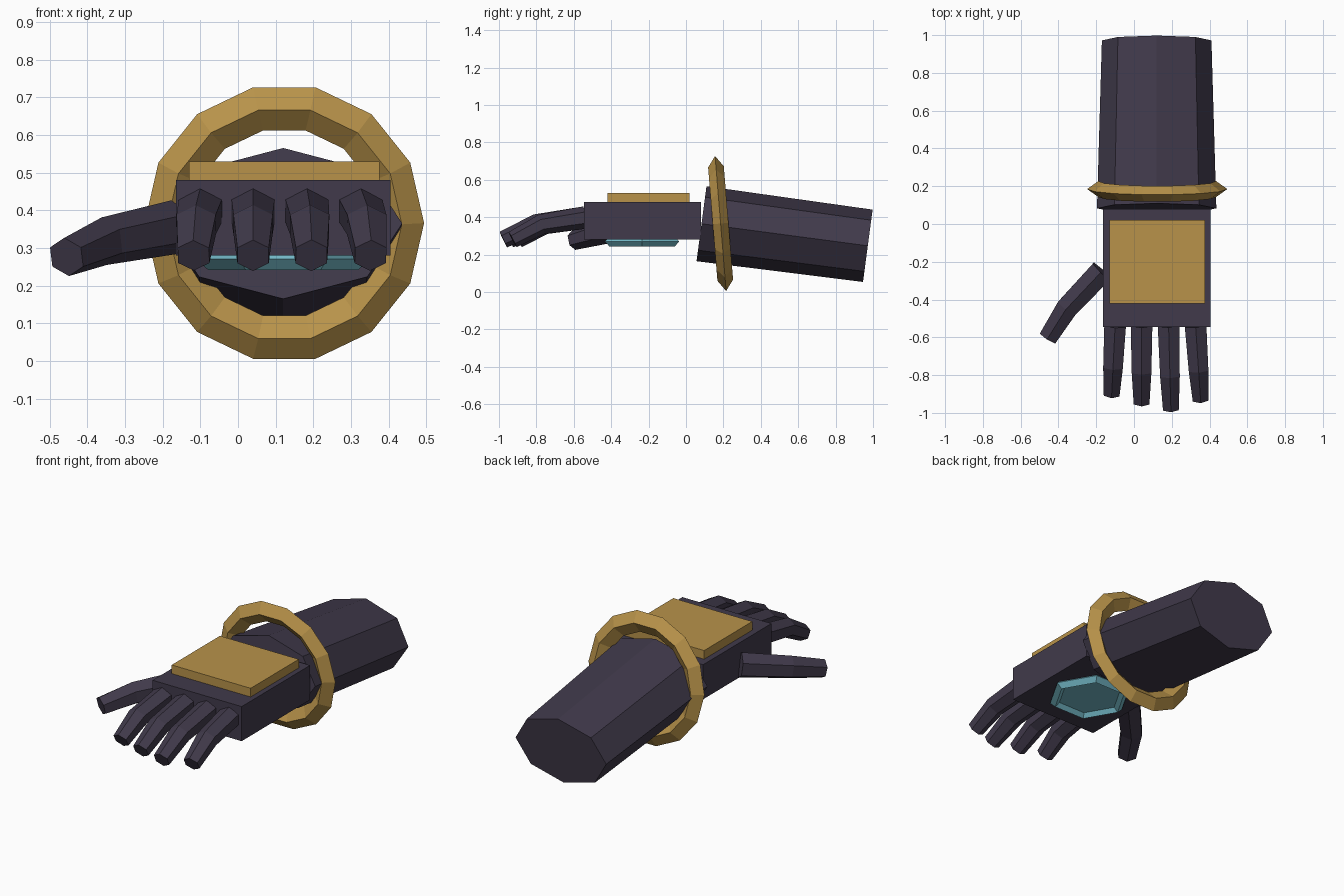
import bpy, math
from mathutils import Vector

if "Cube" in bpy.data.objects:
    bpy.data.objects.remove(bpy.data.objects["Cube"], do_unlink=True)


def material(name, rgb):
    m = bpy.data.materials.new(name)
    m.use_nodes = True
    color = (*rgb, 1)
    m.diffuse_color = color
    m.node_tree.nodes["Principled BSDF"].inputs["Base Color"].default_value = color
    return m


DARK = material("dark_purple", (0.052, 0.042, 0.07))
GOLD = material("gold", (0.48, 0.29, 0.068))
TEAL = material("teal", (0.18, 0.5, 0.59))


def mesh_object(name, verts, faces, mat):
    me = bpy.data.meshes.new(name)
    me.from_pydata(verts, [], faces)
    me.materials.append(mat)
    ob = bpy.data.objects.new(name, me)
    bpy.context.collection.objects.link(ob)
    return ob


def box(name, lo, hi, mat):
    bpy.ops.mesh.primitive_cube_add(size=1)
    ob = bpy.context.object
    ob.name = name
    lo, hi = Vector(lo), Vector(hi)
    ob.location, ob.scale = (lo + hi) / 2, hi - lo
    ob.data.materials.append(mat)
    return ob


def limb(name, stations, sides, mat):
    """Faceted tube through (centre, half width, half height) stations."""
    pts = [Vector(s[0]) for s in stations]
    verts, faces = [], []
    for i, (_, w, h) in enumerate(stations):
        axis = (pts[min(i + 1, len(pts) - 1)] - pts[max(i - 1, 0)]).normalized()
        side = axis.cross(Vector((0, 0, 1))).normalized()
        up = side.cross(axis)
        for k in range(sides):
            a = math.tau * k / sides
            verts.append(pts[i] + side * w * math.sin(a) + up * h * math.cos(a))
    for i in range(len(pts) - 1):
        for k in range(sides):
            a, b = i * sides + k, i * sides + (k + 1) % sides
            faces.append((a, b, b + sides, a + sides))
    faces.append(tuple(reversed(range(sides))))
    faces.append(tuple(range(len(verts) - sides, len(verts))))
    return mesh_object(name, verts, faces, mat)


def diamond_ring(name, radius, tube, depth, sides, mat):
    """Ring about z with a diamond cross-section."""
    profile = [(radius + tube, 0), (radius, depth), (radius - tube, 0), (radius, -depth)]
    verts, faces = [], []
    for i in range(sides):
        a = math.tau * i / sides
        verts += [(r * math.cos(a), r * math.sin(a), z) for r, z in profile]
        j = (i + 1) % sides
        for k in range(4):
            n = (k + 1) % 4
            faces.append((i * 4 + k, j * 4 + k, j * 4 + n, i * 4 + n))
    return mesh_object(name, verts, faces, mat)


# Hand block and the raised plate on its back
box("palm", (-0.165, -0.545, 0.28), (0.405, 0.08, 0.48), DARK)
box("back_plate", (-0.13, -0.42, 0.48), (0.375, 0.02, 0.53), GOLD)

# Tapered forearm sloping down to the back
limb("forearm", [((0.12, 0.083, 0.365), 0.316, 0.202),
                 ((0.12, 0.972, 0.247), 0.29, 0.195)], 8, DARK)

# Tilted wrist ring
ring = diamond_ring("wrist_ring", 0.312, 0.059, 0.042, 14, GOLD)
ring.location = (0.123, 0.185, 0.366)
ring.rotation_euler.x = math.radians(90 + 4.7)

# Four fingers: base x, tip x, tip y
fingers = {"index": (-0.1, -0.118, -0.9), "middle": (0.04, 0.04, -0.945),
           "ring": (0.183, 0.195, -0.977), "little": (0.326, 0.352, -0.927)}
for name, (x0, x1, y1) in fingers.items():
    mid_y = -0.54 + (y1 + 0.54) * 0.6
    limb(name + "_finger", [((x0, -0.54, 0.398), 0.066, 0.06),
                            ((x0 + (x1 - x0) * 0.6, mid_y, 0.362), 0.06, 0.054),
                            ((x1, y1, 0.28), 0.048, 0.046)], 6, DARK)

# Thumb
limb("thumb", [((-0.17, -0.25, 0.355), 0.072, 0.072),
               ((-0.355, -0.445, 0.318), 0.066, 0.064),
               ((-0.455, -0.602, 0.276), 0.056, 0.052)], 6, DARK)

# Hexagonal palm gem with its frame
frame = diamond_ring("gem_frame", 0.2, 0.03, 0.028, 6, TEAL)
frame.location = (0.12, -0.235, 0.27)
bpy.ops.mesh.primitive_cylinder_add(vertices=6, radius=0.18, depth=0.03,
                                    location=(0.12, -0.235, 0.28),
                                    rotation=(0, 0, math.radians(30)))
gem = bpy.context.object
gem.name = "palm_gem"
gem.data.materials.append(TEAL)
